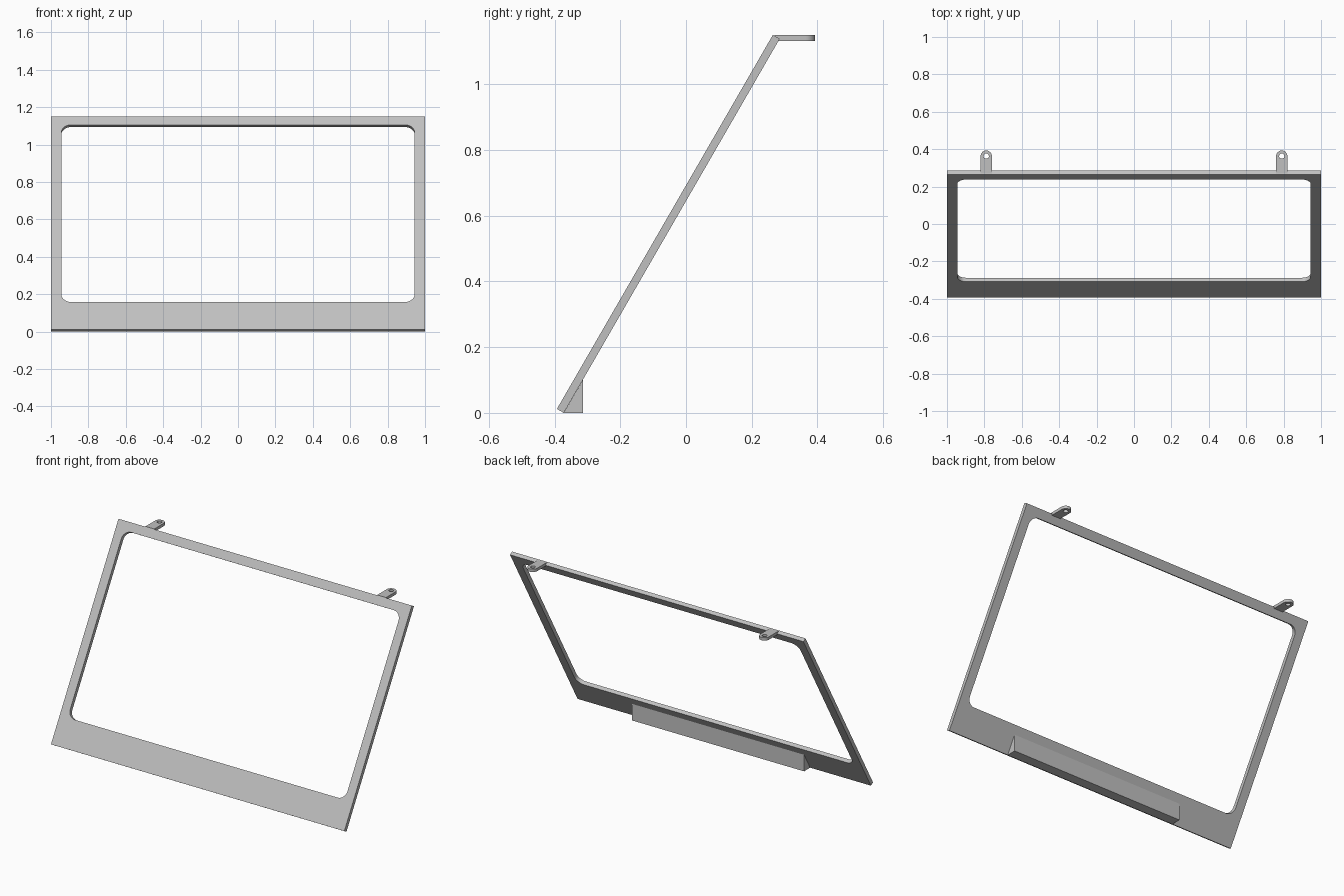
import bpy, bmesh
from math import cos, sin, pi, radians
from mathutils import Matrix

cube = bpy.data.objects.get("Cube")
if cube:
    bpy.data.objects.remove(cube)

grey = bpy.data.materials.new("light grey")
grey.use_nodes = True
colour = (0.53, 0.53, 0.53, 1)
grey.diffuse_color = colour
grey.node_tree.nodes["Principled BSDF"].inputs["Base Color"].default_value = colour

TILT = radians(60)
THICK = 0.024
LENGTH = 1.315
FOOT_Y, FOOT_Z = -0.393, 0.012    # lower front edge of the leaning frame


def arc(cx, cy, r, start, end, n):
    return [(cx + r * cos(start + (end - start) * i / n),
             cy + r * sin(start + (end - start) * i / n)) for i in range(n + 1)]


def rounded_rect(x, low, high, r):
    corners = [(x - r, high - r), (r - x, high - r), (r - x, low + r), (x - r, low + r)]
    return [p for k, (cx, cy) in enumerate(corners)
            for p in arc(cx, cy, r, k * pi / 2, (k + 1) * pi / 2, 8)]


def plate(name, loops, thickness, matrix):
    """Filled outline with holes, extruded evenly about its own plane."""
    curve = bpy.data.curves.new(name, "CURVE")
    curve.dimensions = "2D"
    curve.fill_mode = "BOTH"
    curve.extrude = thickness / 2
    for loop in loops:
        spline = curve.splines.new("POLY")
        spline.points.add(len(loop) - 1)
        for point, (x, y) in zip(spline.points, loop):
            point.co = (x, y, 0, 1)
        spline.use_cyclic_u = True
    obj = bpy.data.objects.new(name, curve)
    bpy.context.collection.objects.link(obj)
    bpy.ops.object.select_all(action="DESELECT")
    obj.select_set(True)
    bpy.context.view_layer.objects.active = obj
    bpy.ops.object.convert(target="MESH")
    obj = bpy.context.object
    mesh = obj.data
    bm = bmesh.new()
    bm.from_mesh(mesh)
    bmesh.ops.remove_doubles(bm, verts=bm.verts, dist=0.0001)
    bmesh.ops.transform(bm, matrix=matrix, verts=bm.verts)
    bmesh.ops.recalc_face_normals(bm, faces=bm.faces)
    bm.to_mesh(mesh)
    bm.free()
    mesh.materials.clear()
    mesh.materials.append(grey)
    bpy.ops.object.shade_smooth_by_angle(angle=radians(30))
    return obj


# Leaning frame with a round-cornered opening and a deep lower border
outer = [(-1, 0), (1, 0), (1, LENGTH), (-1, LENGTH)]
opening = rounded_rect(0.945, 0.169, 1.262, 0.05)
lean = (Matrix.Translation((0, FOOT_Y, FOOT_Z)) @ Matrix.Rotation(TILT, 4, "X")
        @ Matrix.Translation((0, 0, -THICK / 2)))
plate("frame", [outer, opening], THICK, lean)

# Wedge foot behind the lower border
wedge = [(-0.372, 0), (-0.313, 0), (-0.313, 0.102)]
upright = Matrix(((0, 0, 1, 0), (1, 0, 0, 0), (0, 1, 0, 0), (0, 0, 0, 1)))
plate("wedge_foot", [wedge], 1.172, upright)

# Mounting tabs with screw holes at the top
for side, x in (("left", 0.79), ("right", -0.79)):
    tab = [(-0.03, 0.27), (0.03, 0.27)] + arc(0, 0.363, 0.03, 0, pi, 16)
    hole = arc(0, 0.363, 0.014, 0, 2 * pi, 20)[:-1]
    plate(side + "_mounting_tab", [tab, hole], 0.018, Matrix.Translation((x, 0, 1.141)))
